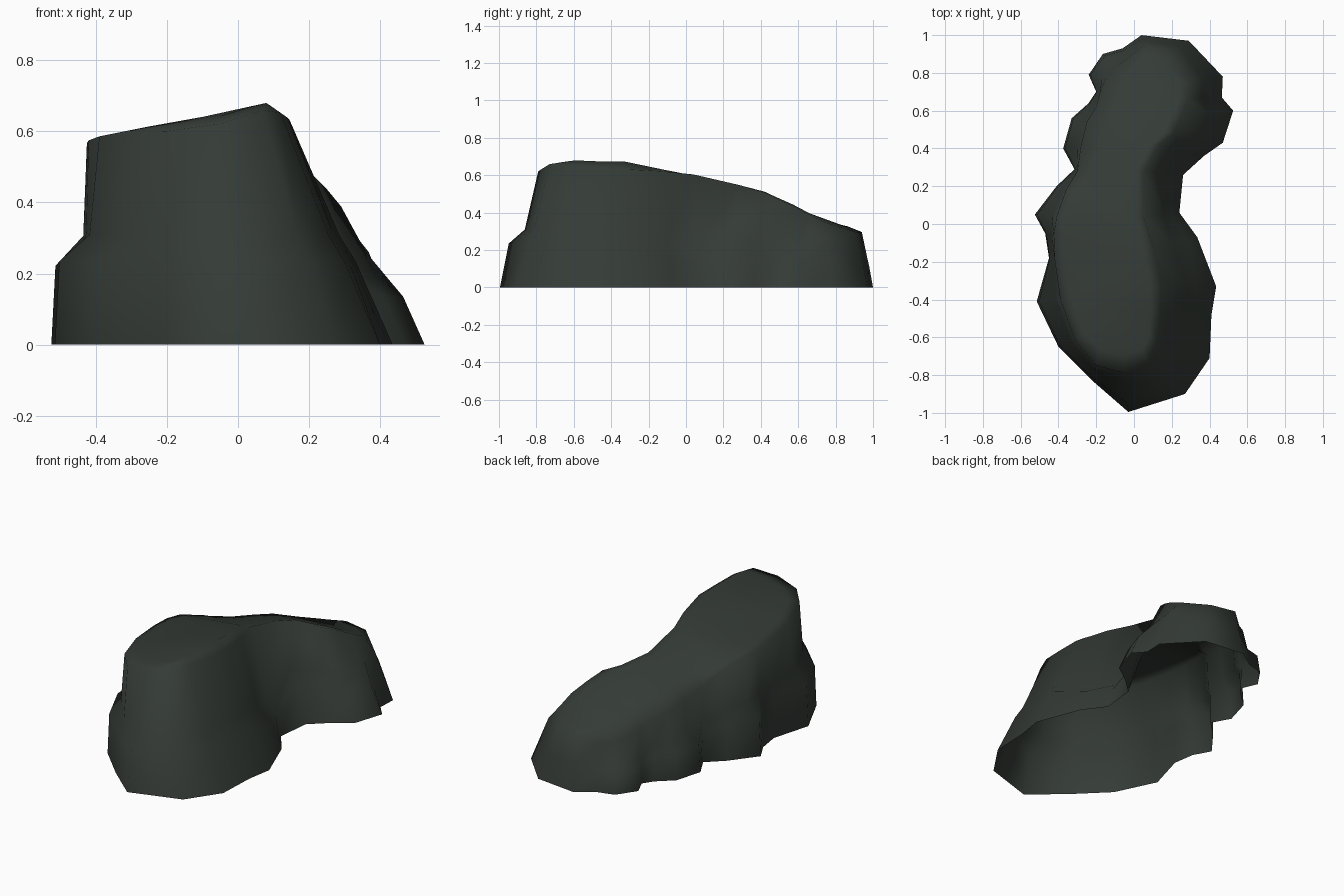
import bpy, bmesh, math

if "Cube" in bpy.data.objects:
    bpy.data.objects.remove(bpy.data.objects["Cube"])

# Paired outlines, counter-clockwise from the front tip:
# foot x, foot y, rim x, rim y
OUTLINE = [
    (-.03, -.995, -.05, -.79), (.27, -.90, .07, -.73), (.40, -.71, .12, -.62),
    (.41, -.48, .14, -.47), (.435, -.33, .145, -.33), (.335, -.07, .10, -.12),
    (.24, .06, .05, .04), (.26, .26, .05, .28), (.37, .36, .13, .42),
    (.47, .43, .21, .48), (.525, .60, .25, .57), (.465, .67, .29, .66),
    (.47, .78, .30, .75), (.29, .97, .20, .91), (.04, 1.0, .05, .94),
    (-.06, .93, -.03, .88), (-.165, .90, -.09, .84), (-.24, .79, -.15, .77),
    (-.20, .70, -.18, .70), (-.24, .64, -.20, .62), (-.33, .56, -.25, .54),
    (-.375, .40, -.28, .42), (-.315, .29, -.30, .28), (-.41, .20, -.36, .18),
    (-.525, .05, -.41, .04), (-.47, -.05, -.425, -.06), (-.45, -.18, -.42, -.19),
    (-.515, -.41, -.39, -.40), (-.40, -.65, -.31, -.62), (-.22, -.83, -.20, -.75),
]
# Crest height, leftward tilt and centre line of the top, all along y
CREST = [(-.8, .645), (-.65, .68), (-.34, .68), (-.15, .64), (.03, .61), (.15, .58),
         (.3, .55), (.53, .48), (.73, .385), (.94, .30)]
TILT = [(-.4, .2), (-.2, .15), (0, .1), (.12, .12), (.3, .18), (.9, .12)]
SPINE = [(-.7, -.05), (-.3, -.13), (0, -.18), (.3, -.12), (.6, .03), (.9, .05)]
# Toes and ledges on the right side: outline index -> inset, height, inset, height
LEDGES = {5: (.25, .15, .58, .21), 6: (.20, .13, .45, .18),
          9: (.22, .135, .49, .19), 10: (.22, .135, .49, .19),
          11: (.30, .13, .60, .26), 12: (.30, .13, .60, .26)}


def interp(table, t):
    t = min(max(t, table[0][0]), table[-1][0])
    for (a, u), (b, v) in zip(table, table[1:]):
        if t <= b:
            return u + (v - u) * (t - a) / (b - a)


def lerp(a, b, t):
    return a + (b - a) * t


def top_z(x, y):
    # top slab tilts down to the left and rounds off on the right
    z = interp(CREST, y)
    if x < .08:
        return z - interp(TILT, y) * (.08 - x)
    return z - (.7 if y < .2 else .14) * (x - .08)


bm = bmesh.new()
rings = [[] for _ in range(5)]
for i, (bx, by, rx, ry) in enumerate(OUTLINE):
    dx, dy = rx - bx, ry - by
    d = math.hypot(dx, dy) or 1
    # the rear lobe is rounder on its left side
    round_off = .05 if rx < 0 and ry > .25 else 0
    rz = top_z(rx, ry) - round_off
    # low shelf on the left and front sides, straight slope elsewhere
    shelf = min(1, max(0, dx / d) + .5 * max(0, dy / d)) if bx < 0 else 0
    if by < 0 or bx > 0 or shelf > 0:
        t1, t2 = lerp(.36, .10, shelf), lerp(.52, .78, shelf)
    z1, z2 = min(.235, .4 * rz), min(.31, .54 * rz)
    if i in LEDGES:
        t1, z1, t2, z2 = LEDGES[i]
    cy = min(max(ry, -.55), .75)
    inset = .4 if round_off else .22
    ix, iy = lerp(rx, interp(SPINE, ry), inset), lerp(ry, cy, .4)
    profile = [(bx, by, 0), (bx + dx * t1, by + dy * t1, z1),
               (bx + dx * t2, by + dy * t2, z2), (rx, ry, rz),
               (ix, iy, top_z(ix, iy))]
    for ring, p in zip(rings, profile):
        ring.append(bm.verts.new(p))

# Walls, open underneath
n = len(OUTLINE)
for lo, hi in zip(rings, rings[1:]):
    for i in range(n):
        j = (i + 1) % n
        bm.faces.new((lo[i], lo[j], hi[j], hi[i]))
# Top surface
cap = bm.faces.new(rings[-1])
bmesh.ops.triangulate(bm, faces=[cap])
for f in bm.faces:
    f.smooth = True

mesh = bpy.data.meshes.new("rock_shell")
bm.to_mesh(mesh)
bm.free()
rock = bpy.data.objects.new("rock_shell", mesh)
bpy.context.collection.objects.link(rock)

stone = bpy.data.materials.new("dark green stone")
stone.diffuse_color = (.034, .043, .036, 1)
stone.use_nodes = True
stone.node_tree.nodes["Principled BSDF"].inputs["Base Color"].default_value = stone.diffuse_color
mesh.materials.append(stone)
